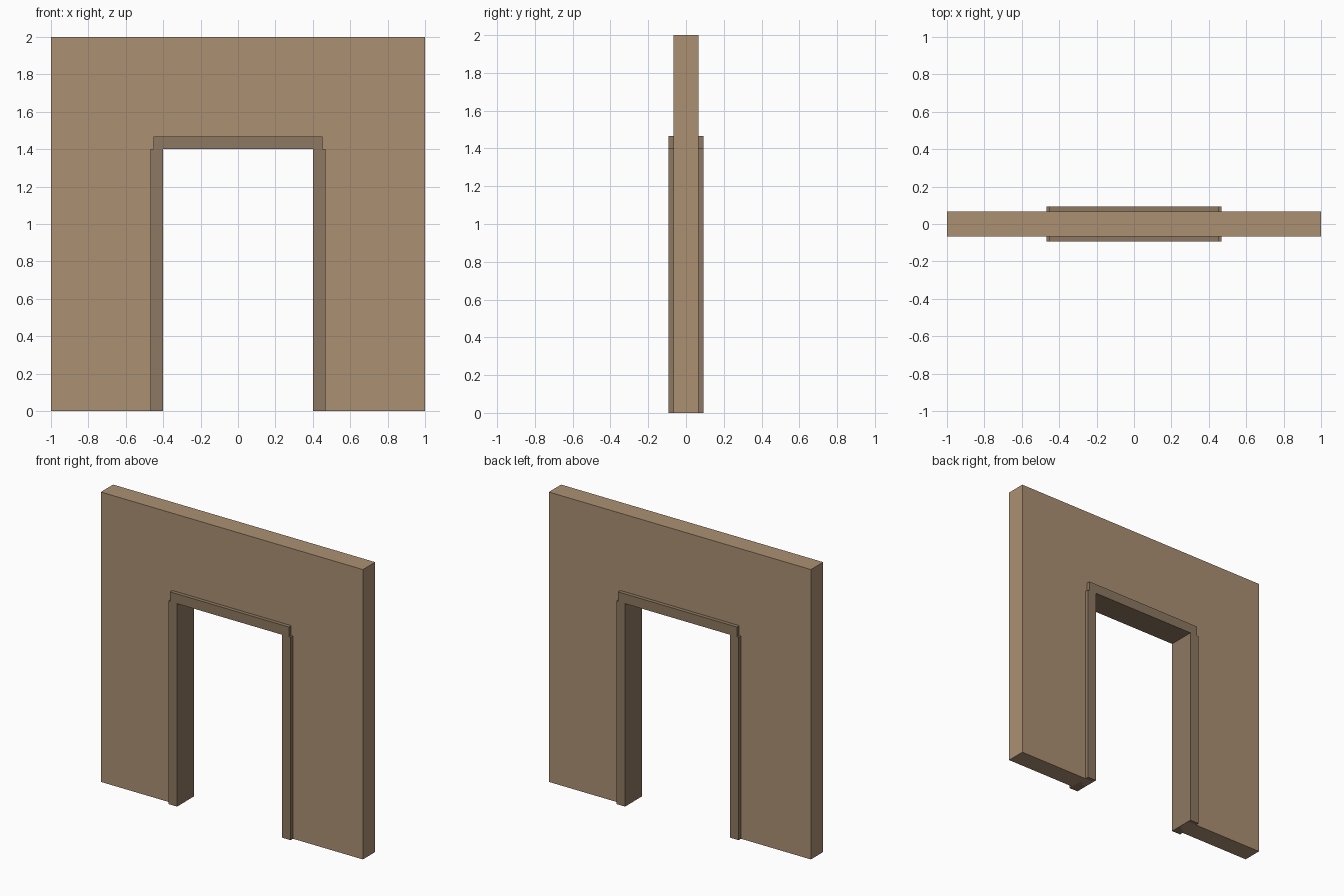
import bpy
import bmesh

if "Cube" in bpy.data.objects:
    bpy.data.objects.remove(bpy.data.objects["Cube"])


def material(name, rgb):
    mat = bpy.data.materials.new(name)
    mat.diffuse_color = (*rgb, 1)
    mat.use_nodes = True
    mat.node_tree.nodes["Principled BSDF"].inputs["Base Color"].default_value = mat.diffuse_color
    return mat


def add_object(name, bm, mat):
    bmesh.ops.recalc_face_normals(bm, faces=bm.faces[:])
    mesh = bpy.data.meshes.new(name)
    bm.to_mesh(mesh)
    bm.free()
    mesh.materials.append(mat)
    obj = bpy.data.objects.new(name, mesh)
    bpy.context.collection.objects.link(obj)
    return obj


def extrude_profile(name, points, half_depth, mat):
    """Extrude an xz outline symmetrically along y."""
    bm = bmesh.new()
    face = bm.faces.new([bm.verts.new((x, -half_depth, z)) for x, z in points])
    result = bmesh.ops.extrude_face_region(bm, geom=[face], use_keep_orig=True)
    moved = [v for v in result["geom"] if isinstance(v, bmesh.types.BMVert)]
    bmesh.ops.translate(bm, verts=moved, vec=(0, 2 * half_depth, 0))
    return add_object(name, bm, mat)


def rectangle(x0, x1, z0, z1):
    return [(x0, z0), (x1, z0), (x1, z1), (x0, z1)]


wall_mat = material("wall_tan", (0.41, 0.28, 0.17))
trim_mat = material("trim_brown", (0.27, 0.19, 0.12))

# Wall with the doorway cut into its outline, tucked just behind the frame faces
w, h = 0.402, 1.402
extrude_profile("wall", [(-1, 0), (-w, 0), (-w, h), (w, h), (w, 0),
                         (1, 0), (1, 2), (-1, 2)], 0.067, wall_mat)

# Door jambs running through the wall
for side, sign in (("left", -1), ("right", 1)):
    x0, x1 = sorted((sign * 0.4, sign * 0.467))
    extrude_profile(side + "_jamb", rectangle(x0, x1, 0, 1.4), 0.093, trim_mat)

# Lintel, slightly narrower than the jambs
extrude_profile("lintel", rectangle(-0.453, 0.453, 1.4, 1.467), 0.093, trim_mat)
